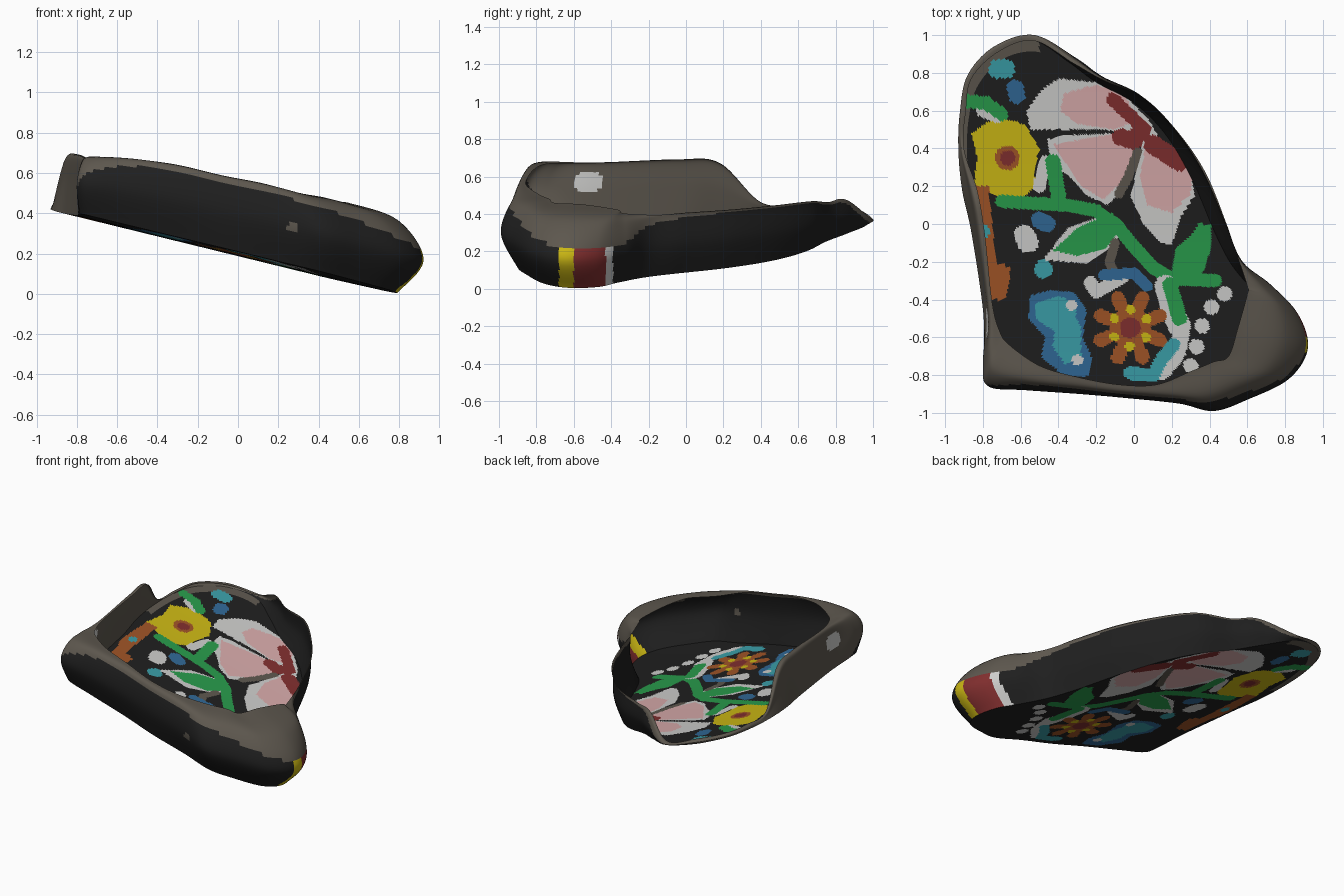
import bpy, math
from mathutils import Vector

if "Cube" in bpy.data.objects:
    bpy.data.objects.remove(bpy.data.objects["Cube"])

# ---- colours -------------------------------------------------------------
def lin(c):
    c /= 255
    return c / 12.92 if c <= 0.04045 else ((c + 0.055) / 1.055) ** 2.4

COLOURS = {
    "black": (31, 31, 31), "grey": (93, 87, 78), "white": (205, 205, 203),
    "pink": (215, 170, 170), "red": (128, 46, 46), "green": (40, 155, 75),
    "yellow": (204, 184, 20), "orange": (160, 84, 38),
    "teal": (58, 158, 168), "blue": (48, 104, 150)}
NAMES = list(COLOURS)
MATS = []
for name, rgb in COLOURS.items():
    m = bpy.data.materials.new(name)
    m.diffuse_color = (*[lin(c) for c in rgb], 1)
    m.use_nodes = True
    m.node_tree.nodes["Principled BSDF"].inputs["Base Color"].default_value = m.diffuse_color
    MATS.append(m)

# ---- outline stations, clockwise from the back tip -----------------------
floor_edge = [
    (-.53, .97), (-.35, .86), (-.2, .75), (0, .64), (.17, .47), (.31, .23),
    (.43, -.05), (.52, -.22), (.64, -.36), (.75, -.47), (.79, -.63),
    (.72, -.76), (.55, -.85), (.4, -.9), (.2, -.88), (-.05, -.87),
    (-.3, -.84), (-.58, -.82), (-.76, -.8), (-.79, -.7), (-.8, -.45),
    (-.86, -.05), (-.91, .18), (-.93, .4), (-.92, .6), (-.87, .78), (-.73, .93)]
bulge = [
    (-.53, 1), (-.31, .88), (-.17, .78), (.03, .68), (.21, .5), (.36, .27),
    (.48, 0), (.57, -.2), (.72, -.32), (.87, -.48), (.92, -.66),
    (.82, -.82), (.6, -.93), (.42, -.99), (.24, -.95), (-.05, -.92),
    (-.28, -.9), (-.57, -.88), (-.77, -.86), (-.8, -.74), (-.78, -.5),
    (-.84, -.05), (-.88, .18), (-.92, .4), (-.92, .6), (-.88, .79), (-.74, .94)]
# rim x, rim y, wall height, height share where the grey lip starts
rim = [
    (-.53, .97, .03, .3), (-.32, .85, .19, .85), (-.16, .76, .22, .92),
    (.05, .67, .28, .95), (.23, .49, .31, .95), (.38, .27, .33, .95),
    (.49, 0, .34, .92), (.54, -.15, .34, .85), (.6, -.33, .36, .65),
    (.6, -.37, .38, .62), (.55, -.55, .39, .62), (.5, -.7, .38, .7),
    (.42, -.73, .38, .8), (.3, -.78, .37, .85), (.12, -.85, .37, .88),
    (-.08, -.85, .36, .88), (-.3, -.81, .36, .88), (-.5, -.75, .34, .85),
    (-.66, -.64, .31, .6), (-.71, -.57, .3, 0), (-.75, -.42, .3, 0),
    (-.79, -.05, .31, 0), (-.83, .18, .28, 0), (-.9, .4, .05, 0),
    (-.89, .6, .03, 0), (-.86, .77, .03, 0), (-.72, .91, .03, 0)]

def spline(a, b, c, d, t):
    return .5 * (2 * b + (c - a) * t + (2 * a - 5 * b + 4 * c - d) * t * t
                 + (3 * b - a - 3 * c + d) * t ** 3)

def smooth_loop(pts, sub):
    p = [Vector(q) for q in pts]
    n = len(p)
    return [spline(p[i - 1], p[i], p[(i + 1) % n], p[(i + 2) % n], k / sub)
            for i in range(n) for k in range(sub)]

def base_z(x, y):
    return .187 - .245 * x + .03 * y * y

SUB = 15
EDGE, MID, RIM = (smooth_loop(t, SUB) for t in (floor_edge, bulge, rim))
N = len(EDGE)

def make_object(name, verts, faces, indices):
    me = bpy.data.meshes.new(name)
    me.from_pydata(verts, [], faces)
    for m in MATS:
        me.materials.append(m)
    for p, i in zip(me.polygons, indices):
        p.material_index = i
        p.use_smooth = True
    ob = bpy.data.objects.new(name, me)
    bpy.context.collection.objects.link(ob)
    return ob

# ---- painted motifs on the floor: later shapes cover earlier ones --------
SHAPES = []

def add(colour, r, pts, solid):
    SHAPES.append((NAMES.index(colour), r, pts, solid,
                   min(p[0] for p in pts) - r, max(p[0] for p in pts) + r,
                   min(p[1] for p in pts) - r, max(p[1] for p in pts) + r))

def patch(colour, *pts):
    add(colour, 0, pts, True)

def stroke(colour, r, *pts):
    add(colour, r, pts, False)

def dots(colour, r, *pts):
    for p in pts:
        stroke(colour, r, p)

def inside(x, y, shape):
    _, r, pts, solid, x0, x1, y0, y1 = shape
    if not (x0 <= x <= x1 and y0 <= y <= y1):
        return False
    if solid:
        hit = False
        for (ax, ay), (bx, by) in zip(pts, pts[1:] + pts[:1]):
            if (ay > y) != (by > y) and x < (bx - ax) * (y - ay) / (by - ay) + ax:
                hit = not hit
        return hit
    for (ax, ay), (bx, by) in zip(pts, pts[1:] or pts):
        dx, dy = bx - ax, by - ay
        t = max(0, min(1, ((x - ax) * dx + (y - ay) * dy) / (dx * dx + dy * dy + 1e-9)))
        if math.hypot(x - ax - t * dx, y - ay - t * dy) < r:
            return True
    return False

# large pink petals
patch("white", (-.57, .6), (-.48, .72), (-.4, .77), (-.2, .75), (-.05, .68),
      (.08, .55), (.13, .46), (0, .46), (-.15, .5), (-.4, .5), (-.55, .5))
patch("pink", (-.39, .6), (-.37, .69), (-.2, .74), (-.05, .68), (.02, .55), (-.1, .5), (-.3, .53))
patch("white", (-.46, .45), (-.35, .47), (-.1, .48), (.02, .42), (-.02, .3),
      (-.06, .18), (-.14, .1), (-.25, .15), (-.35, .26), (-.43, .3))
patch("pink", (-.43, .42), (-.1, .48), (.02, .42), (-.04, .25), (-.16, .13), (-.28, .2), (-.36, .32))
patch("white", (.05, .45), (.02, .3), (-.02, .15), (.05, 0), (.14, -.1),
      (.2, -.11), (.25, .04), (.32, .15), (.3, .3), (.18, .42))
patch("pink", (.07, .45), (.03, .25), (.07, .1), (.2, .06), (.3, .16), (.31, .28), (.18, .43))
stroke("red", .035, (-.11, .66), (-.04, .59), (.06, .5))
stroke("red", .045, (-.07, .46), (.0, .44), (.04, .5))
stroke("red", .05, (.1, .42), (.18, .37), (.24, .33))
stroke("grey", .025, (.02, .38), (-.03, .25), (-.08, .16))
# yellow flower and nearby small marks
patch("yellow", (-.86, .48), (-.78, .54), (-.7, .56), (-.58, .53), (-.5, .4), (-.53, .28),
      (-.52, .2), (-.6, .13), (-.72, .15), (-.85, .2), (-.83, .35))
dots("orange", .065, (-.67, .35))
dots("red", .04, (-.67, .35))
stroke("white", .035, (-.8, .6), (-.72, .57))
stroke("green", .035, (-.88, .65), (-.78, .64), (-.7, .58))
stroke("teal", .05, (-.72, .82), (-.68, .82))
stroke("blue", .045, (-.63, .72), (-.62, .68))
# stem and leaves
stroke("white", .035, (-.47, .33), (-.5, .2))
stroke("green", .04, (-.43, .33), (-.4, .15))
patch("white", (-.48, -.19), (-.35, -.02), (-.15, .05), (-.05, 0), (-.1, -.11), (-.25, -.21))
patch("green", (-.43, -.14), (-.3, -.02), (-.12, .06), (-.05, 0), (-.15, -.13), (-.3, -.17))
stroke("green", .035, (-.7, .12), (-.55, .11), (-.35, .1), (-.2, .07), (-.1, 0),
       (0, -.12), (.1, -.23), (.2, -.29), (.43, -.3))
patch("green", (.2, -.25), (.22, -.13), (.31, -.05), (.34, 0), (.41, 0), (.41, -.12), (.37, -.25), (.28, -.32))
stroke("white", .06, (.17, -.33), (.2, -.45), (.24, -.54))
stroke("green", .04, (.19, -.32), (.24, -.5))
stroke("white", .045, (.25, -.58), (.23, -.68), (.15, -.78))
stroke("teal", .035, (.21, -.64), (.15, -.71), (.1, -.8), (-.02, -.79))
stroke("grey", .025, (-.1, -.1), (-.13, -.2), (-.1, -.27))
stroke("white", .035, (-.23, -.31), (-.2, -.36), (-.06, -.28))
stroke("blue", .03, (-.16, -.27), (0, -.26), (.07, -.33))
# orange flower with yellow dots
C = (-.02, -.55)
def around(r, n, turn=0):
    return [(C[0] + r * math.cos(turn + math.tau * k / n),
             C[1] + r * math.sin(turn + math.tau * k / n)) for k in range(n)]
dots("orange", .11, C)
for p, q in zip(around(.13, 8, math.pi / 8), around(.17, 8, math.pi / 8)):
    stroke("orange", .036, p, q)
dots("yellow", .025, *around(.098, 6, .5))
dots("red", .055, C)
# blue cloud, orange band, pearls and spots
patch("blue", (-.55, -.38), (-.45, -.35), (-.32, -.36), (-.25, -.45), (-.27, -.6),
      (-.22, -.72), (-.25, -.81), (-.38, -.8), (-.49, -.7), (-.47, -.6), (-.56, -.5))
patch("teal", (-.52, -.42), (-.4, -.38), (-.3, -.42), (-.31, -.5), (-.28, -.54),
      (-.28, -.72), (-.37, -.74), (-.43, -.65), (-.42, -.57), (-.52, -.5))
dots("white", .03, (-.33, -.43), (-.3, -.72))
patch("orange", (-.85, .2), (-.77, .2), (-.75, 0), (-.73, -.2), (-.65, -.23),
      (-.68, -.4), (-.77, -.4), (-.8, -.2), (-.84, -.1))
dots("teal", .03, (-.79, -.04))
stroke("white", .055, (-.58, -.06), (-.56, -.1))
stroke("blue", .045, (-.5, .02), (-.46, 0))
dots("teal", .05, (-.48, -.24))
dots("white", .04, (.48, -.37), (.41, -.44), (.36, -.54), (.33, -.65), (.3, -.75))

# ---- floor: rings from a centre point to the outline ---------------------
RINGS = 90
CX, CY = -.1, -.1
verts, faces, cols = [(CX, CY, base_z(CX, CY))], [], []
for j in range(1, RINGS + 1):
    for e in EDGE:
        x, y = CX + (e.x - CX) * j / RINGS, CY + (e.y - CY) * j / RINGS
        verts.append((x, y, base_z(x, y)))
for j in range(RINGS):
    for i in range(N):
        k = (i + 1) % N
        a, b = 1 + (j - 1) * N, 1 + j * N
        f = (0, b + k, b + i) if j == 0 else (a + i, a + k, b + k, b + i)
        faces.append(f)
        x = sum(verts[v][0] for v in f) / len(f)
        y = sum(verts[v][1] for v in f) / len(f)
        col = next((s[0] for s in reversed(SHAPES) if inside(x, y, s)), 0)
        if j > RINGS * .94 and x < -.5 and y > .3 and col == 0:
            col = NAMES.index("grey")
        cols.append(col)
make_object("painted_floor", verts, faces, cols)

# ---- wall with a lip that rolls inward -----------------------------------
def wall_colour(x, y, z, v, lip):
    if x > .66 and v < .62:                       # side patch
        for colour, y0, y1 in (("yellow", -.68, -.6), ("red", -.6, -.43), ("white", -.43, -.39)):
            if y0 < y < y1:
                return colour
    if x < -.7 and math.hypot((y + .52) / .085, (z - .57) / .055) < 1:
        return "white"                            # spot on the left wall
    if y < -.8 and math.hypot(x - .27, z - .33) < .025:
        return "grey"                             # spot on the front wall
    return "grey" if v > lip else "black"

ROWS = 8
verts, faces, cols, share = [], [], [], []
for e, m, r in zip(EDGE, MID, RIM):
    h = max(r[2], .01)
    t = m.lerp(r.xy, .35)
    p = [Vector((q.x, q.y, v)) for q, v in ((e, 0), (m, .5), (t, .93), (r, 1))]
    p = [p[0]] + p + [p[-1]]
    col = [spline(*p[s:s + 4], k / ROWS) for s in range(3) for k in range(ROWS)] + [p[-1]]
    for q in col:
        verts.append((q.x, q.y, base_z(q.x, q.y) + h * q.z))
        share.append(q.z)
W = 3 * ROWS + 1
for i in range(N):
    for j in range(W - 1):
        a, b = i * W + j, (i + 1) % N * W + j
        f = (a, a + 1, b + 1, b)
        faces.append(f)
        x, y, z = (sum(verts[v][c] for v in f) / 4 for c in range(3))
        cols.append(NAMES.index(wall_colour(x, y, z, sum(share[v] for v in f) / 4, RIM[i][3])))
make_object("side_wall", verts, faces, cols)
